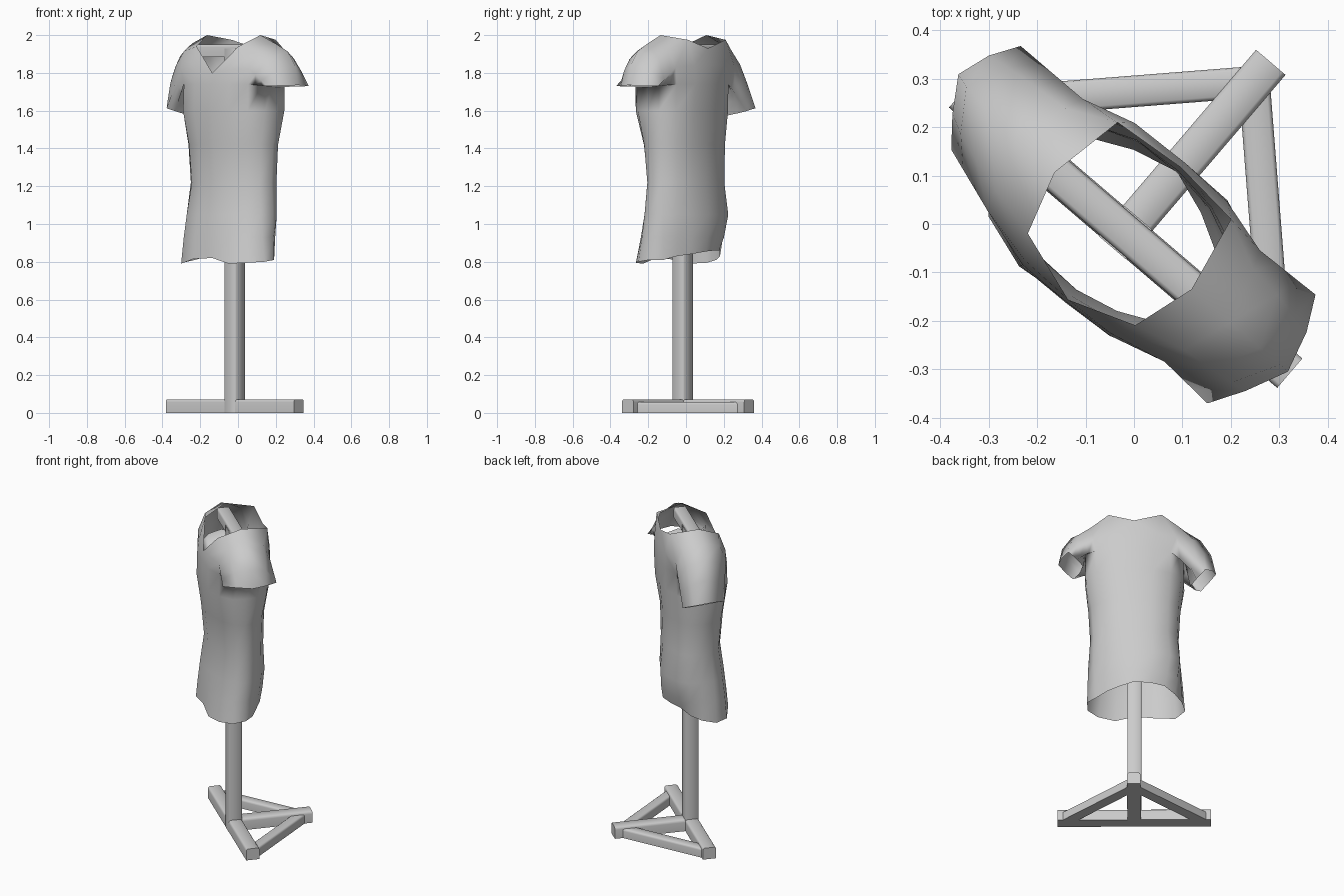
import bpy, bmesh
from math import radians, cos, sin, tau
from mathutils import Vector, Matrix

if "Cube" in bpy.data.objects:
    bpy.data.objects.remove(bpy.data.objects["Cube"])

# the whole display stands turned about its pole
PLACE = Matrix.Translation((-0.018, -0.018, 0)) @ Matrix.Rotation(radians(-40.5), 4, 'Z')


def add_object(name, bm, sharp=None):
    bm.transform(PLACE)
    me = bpy.data.meshes.new(name)
    bm.to_mesh(me)
    bm.free()
    ob = bpy.data.objects.new(name, me)
    bpy.context.collection.objects.link(ob)
    for o in bpy.context.selected_objects:
        o.select_set(False)
    ob.select_set(True)
    bpy.context.view_layer.objects.active = ob
    if sharp is None:
        bpy.ops.object.shade_smooth()
    else:
        bpy.ops.object.shade_smooth_by_angle(angle=radians(sharp))
    return ob


def bar(name, p, q, section):
    """Sweep a (side, up) section straight from p to q."""
    p, q = Vector(p), Vector(q)
    d = (q - p).normalized()
    up = Vector((0, 1, 0)) if abs(d.z) > 0.9 else Vector((0, 0, 1))
    side = d.cross(up)
    bm = bmesh.new()
    ends = [[bm.verts.new(e + side * s + up * h) for s, h in section] for e in (p, q)]
    n = len(section)
    for i in range(n):
        j = (i + 1) % n
        bm.faces.new((ends[0][i], ends[0][j], ends[1][j], ends[1][i]))
    bm.faces.new(ends[0])
    bm.faces.new(ends[1])
    bmesh.ops.recalc_face_normals(bm, faces=bm.faces)
    return add_object(name, bm, 50)


def rounded_top(w, h):
    half = [(0.5, 0), (0.5, 0.78), (0.47, 0.92), (0.38, 1)]
    pts = [(x * w, z * h) for x, z in half]
    return pts + [(-x, z) for x, z in reversed(pts)]


# stand
A, B = 0.041, 0.036
pole_section = [(A, -B), (A, B), (B, A), (-B, A), (-A, B), (-A, -B), (-B, -A), (B, -A)]
bar("pole", (0, 0, 0), (0, 0, 1.93), pole_section)
bar("base_cross_bar", (-0.445, 0, 0), (0.447, 0, 0), rounded_top(0.08, 0.072))
bar("base_back_leg", (0, 0, 0), (0, 0.463, 0), rounded_top(0.08, 0.072))
bar("shoulder_bar", (-0.24, 0, 1.885), (0.24, 0, 1.885), rounded_top(0.075, 0.065))
for s, n in ((-1, "left"), (1, "right")):
    bar("base_brace_" + n, (s * 0.41, 0, 0), (0, 0.41, 0), rounded_top(0.065, 0.057))

# shirt body: rings of height, half width, front depth, back depth,
# then fullness of the four corners (back right, back left, front left, front right)
bm = bmesh.new()
N = 16
RINGS = [(0.81, 0.275, 0.183, 0.165, (0.82, 0.9, 1.22, 1.1)),
         (0.93, 0.272, 0.178, 0.175, (0.88, 1.0, 1.18, 1.0)),
         (1.05, 0.268, 0.17, 0.18, (0.94, 1.1, 1.14, 0.94)),
         (1.22, 0.257, 0.155, 0.164, (1.0, 1.07, 1.08, 0.91)),
         (1.42, 0.268, 0.172, 0.168, (1.0, 1.05, 1.08, 0.95)),
         (1.6, 0.287, 0.19, 0.185, (1.09, 1.04, 1.13, 1.06)),
         (1.74, 0.285, 0.188, 0.19, (1.1, 1.04, 1.12, 1.07))]
HEM = [0, 0, 0.02, 0.03, 0.045, 0.05, 0.05, 0.02, 0.0,
       -0.015, -0.02, 0.005, 0.01, -0.02, -0.015, -0.01]
PIT = {0: 0.05, 8: 0.05, 1: 0.03, 15: 0.03, 7: 0.03, 9: 0.03}
rows = []
for r, (z, a, f, b, corners) in enumerate(RINGS):
    row = []
    for k in range(N):
        t = k * tau / N
        g = 1 + (corners[k // 4] - 1) * abs(sin(2 * t))
        dz = HEM[k] if r == 0 else PIT.get(k, 0) if r == len(RINGS) - 1 else 0
        row.append(bm.verts.new((g * a * cos(t), g * (b if sin(t) > 0 else f) * sin(t), z + dz)))
    rows.append(row)
for lo, hi in zip(rows, rows[1:]):
    for k in range(N):
        j = (k + 1) % N
        bm.faces.new((lo[k], lo[j], hi[j], hi[k]))
pit = rows[-1]

# chest, upper back and neckline
v_point = bm.verts.new((0, -0.182, 1.80))
back_mid = bm.verts.new((0, 0.19, 1.84))
back_neck = bm.verts.new((0, 0.177, 1.93))


def sleeve(s, loop, centre, ru, rw, tilt, sway):
    """Loft from the armhole to a rather angular cuff through rounded rings."""
    angles = [0, 35, 62, 90, 135, 180, 225, 270, 298, 325]
    cuff, mid1, mid2 = [], [], []
    for v, deg in zip(loop, angles):
        t = radians(deg)
        k = 0.25 + 0.75 / (abs(cos(t)) + abs(sin(t)))
        out = -cos(t) * k
        e = Vector((s * (centre[0] + ru * out + sway * sin(t)), centre[1] - rw * sin(t) * k,
                    centre[2] + tilt * out))
        bulge = max(0, out)
        for ring, f in ((mid1, 0.33), (mid2, 0.67)):
            p = v.co.lerp(e, f) + Vector((s * 0.03 * bulge, 0, 0.033 * bulge))
            ring.append(bm.verts.new(p))
        cuff.append(bm.verts.new(e))
    chain = [loop, mid1, mid2, cuff]
    n = len(loop)
    for p, q in zip(chain, chain[1:]):
        for i in range(n):
            j = (i + 1) % n
            bm.faces.new((p[i], p[j], q[j], q[i]))


for s in (1, -1):
    off = 0 if s > 0 else 0.012

    def vert(x, y, z):
        return bm.verts.new((s * (x + off), y, z))

    def col(k):
        return pit[k % N if s > 0 else (8 - k) % N]

    f_in, f_out = vert(0.11, -0.178, 1.82), vert(0.235, -0.15, 1.82)
    b_in, b_out = vert(0.12, 0.185, 1.84), vert(0.235, 0.153, 1.83)
    n_front, n_top, n_back = vert(0.14, -0.132, 1.94), vert(0.18, 0, 2.0), vert(0.148, 0.163, 1.975)
    s_front, s_top, s_back = vert(0.25, -0.105, 1.915), vert(0.285, 0, 1.955), vert(0.25, 0.115, 1.92)
    for f in ((col(12), col(13), f_in, v_point), (col(13), col(14), f_out, f_in),
              (v_point, f_in, n_front), (f_in, f_out, s_front, n_front),
              (col(3), col(4), back_mid, b_in), (col(2), col(3), b_in, b_out),
              (b_in, back_mid, back_neck, n_back), (b_out, b_in, n_back, s_back),
              (n_front, s_front, s_top, n_top), (n_top, s_top, s_back, n_back)):
        bm.faces.new(f)
    armhole = [col(0), col(15), col(14), f_out, s_front, s_top, s_back, b_out, col(2), col(1)]
    # one sleeve is raised, the other hangs lower
    if s > 0:
        sleeve(s, armhole, (0.37, 0.0, 1.73), 0.072, 0.158, 0.005, -0.012)
    else:
        sleeve(s, armhole, (0.4, 0.025, 1.613), 0.075, 0.128, 0.04, -0.015)

bmesh.ops.recalc_face_normals(bm, faces=bm.faces)
if sum(f.normal.dot(Vector((f.calc_center_median().x, f.calc_center_median().y, 0))) for f in bm.faces) < 0:
    bmesh.ops.reverse_faces(bm, faces=bm.faces)
add_object("shirt", bm)
